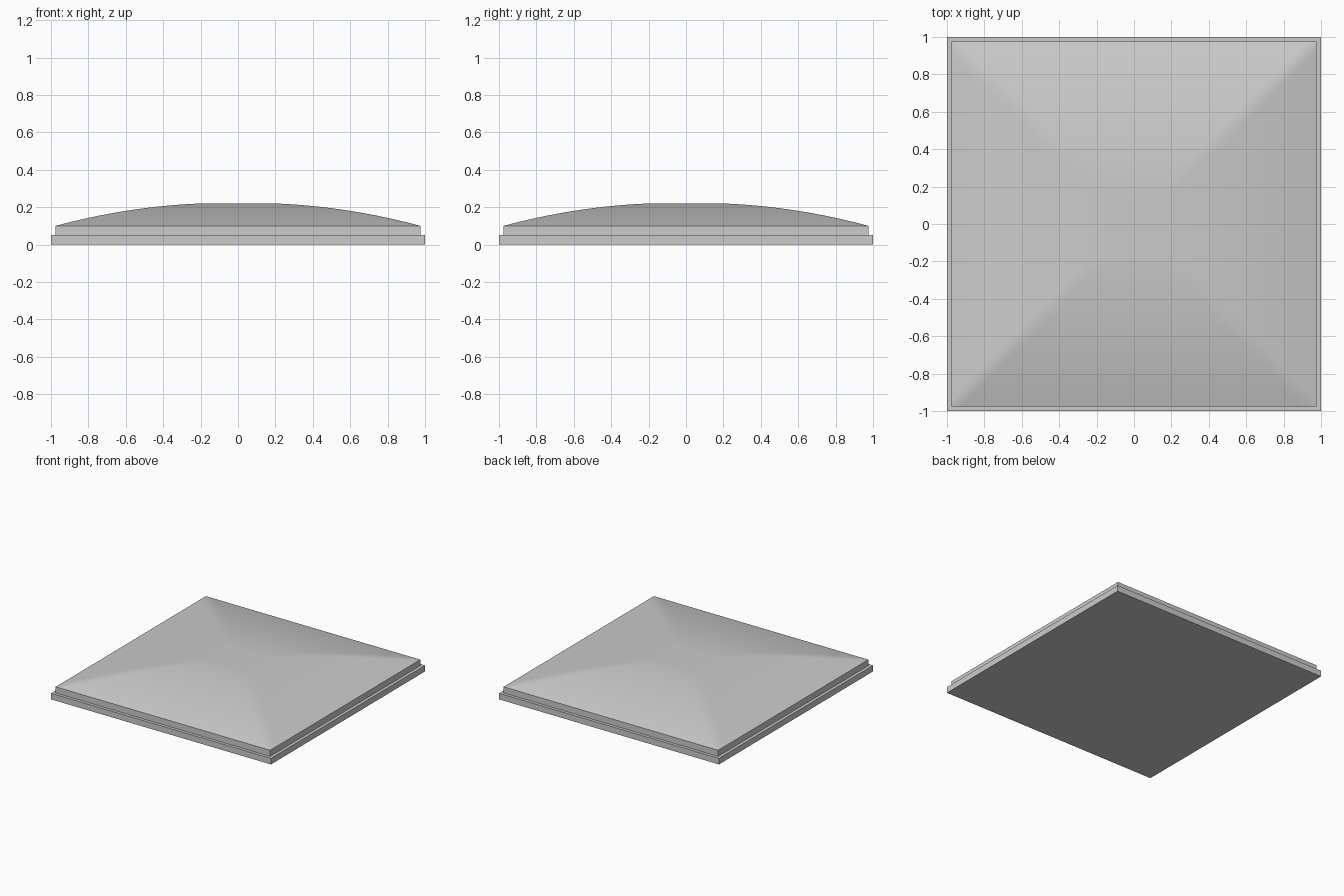
import bpy
import bmesh
import math

cube = bpy.data.objects.get("Cube")
if cube:
    bpy.data.objects.remove(cube, do_unlink=True)

# Single plain grey finish
grey = bpy.data.materials.new("light_grey")
grey.use_nodes = True
colour = (0.6, 0.6, 0.6, 1)
grey.diffuse_color = colour
grey.node_tree.nodes["Principled BSDF"].inputs["Base Color"].default_value = colour

HALF, LIP, FLAT = 1.0, 0.975, 0.195
STEP_Z, RIM_Z, TOP_Z = 0.05, 0.10, 0.22


def add_object(name, bm):
    bmesh.ops.recalc_face_normals(bm, faces=bm.faces)
    mesh = bpy.data.meshes.new(name)
    bm.to_mesh(mesh)
    bm.free()
    mesh.materials.append(grey)
    obj = bpy.data.objects.new(name, mesh)
    bpy.context.collection.objects.link(obj)
    return obj


def square_walls(name, half, z0, z1, top):
    """Square slab; the top is left open where another part covers it."""
    bm = bmesh.new()
    bmesh.ops.create_cube(bm, size=1)
    for v in bm.verts:
        v.co = (v.co.x * 2 * half, v.co.y * 2 * half, z0 if v.co.z < 0 else z1)
    if not top:
        caps = [f for f in bm.faces if abs(f.normal.z) > 0.5]
        bmesh.ops.delete(bm, geom=caps, context="FACES_ONLY")
    return add_object(name, bm)


# Base slab and the narrower collar on it
square_walls("base_slab", HALF, 0, STEP_Z, True)
square_walls("collar", LIP, STEP_Z, RIM_Z, False)

# Domed cap: four curved sides meeting on the diagonals around a flat centre
bm = bmesh.new()
bmesh.ops.create_grid(bm, x_segments=40, y_segments=40, size=LIP)
for f in list(bm.faces):
    c = f.calc_center_median()
    if abs(abs(c.x) - abs(c.y)) < 0.001:
        # split the diagonal cells along the ridge
        ends = [v for v in f.verts if abs(abs(v.co.x) - abs(v.co.y)) < 0.001]
        if len(ends) == 2:
            bmesh.utils.face_split(f, ends[0], ends[1])
for v in bm.verts:
    reach = max(abs(v.co.x), abs(v.co.y))
    t = max(0, (reach - FLAT) / (LIP - FLAT))
    v.co.z = TOP_Z - (TOP_Z - RIM_Z) * (0.25 * t + 0.75 * t * t)
dome = add_object("domed_cap", bm)

bpy.ops.object.select_all(action="DESELECT")
dome.select_set(True)
bpy.context.view_layer.objects.active = dome
bpy.ops.object.shade_smooth_by_angle(angle=math.radians(30))
